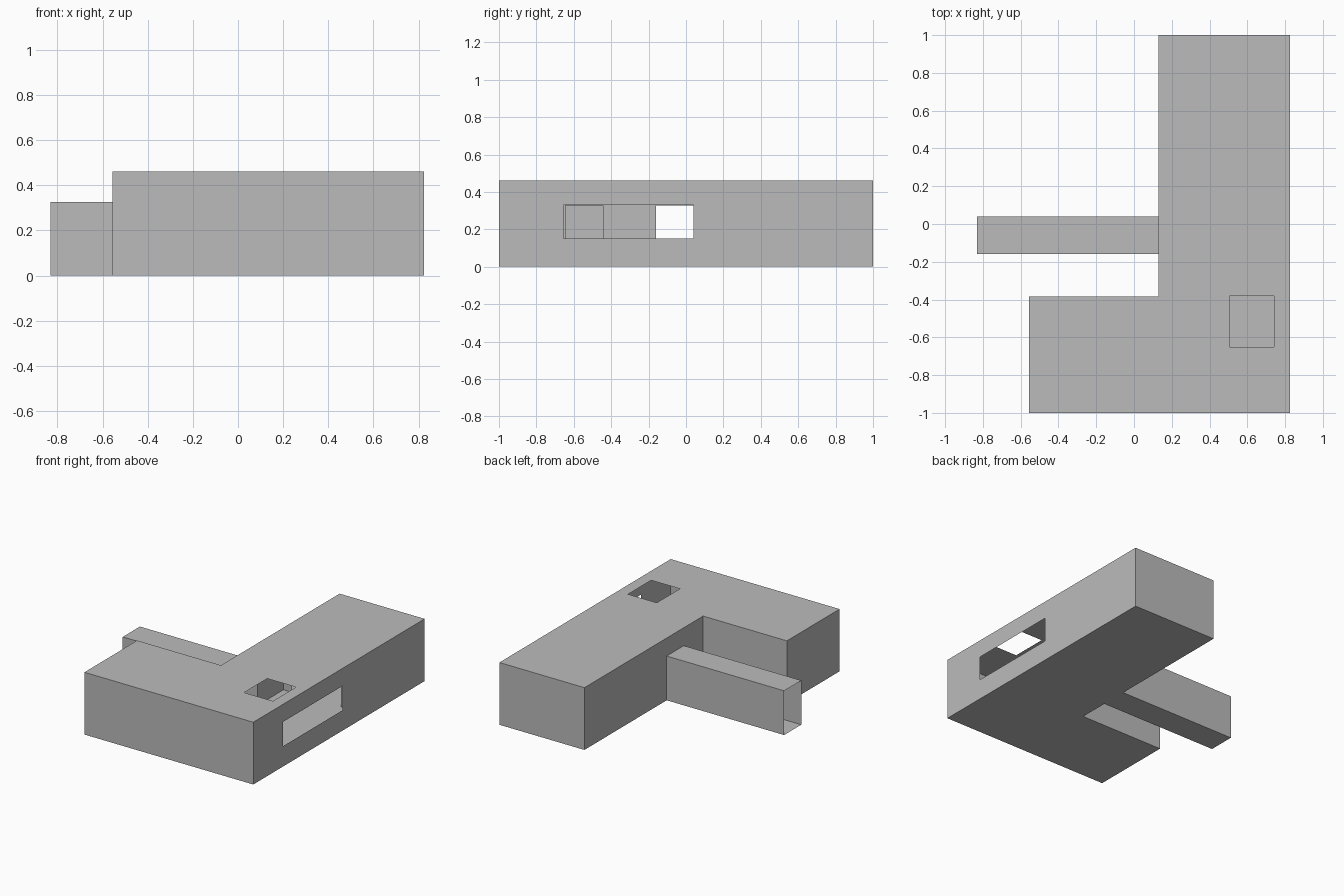
import bpy
import bmesh

cube = bpy.data.objects.get("Cube")
if cube:
    bpy.data.objects.remove(cube, do_unlink=True)

grey = bpy.data.materials.new("plain_grey")
grey.use_nodes = True
colour = (0.5, 0.5, 0.5, 1)
grey.diffuse_color = colour
grey.node_tree.nodes["Principled BSDF"].inputs["Base Color"].default_value = colour


def panel(bm, axis, pos, u, v, sign, holes=()):
    """Flat sheet across one axis, with rectangular openings left out."""
    us = sorted({*u, *(c for h in holes for c in h[0])})
    vs = sorted({*v, *(c for h in holes for c in h[1])})
    for u0, u1 in zip(us, us[1:]):
        for v0, v1 in zip(vs, vs[1:]):
            um, vm = (u0 + u1) / 2, (v0 + v1) / 2
            if any(h[0][0] < um < h[0][1] and h[1][0] < vm < h[1][1] for h in holes):
                continue
            verts = []
            for a, b in ((u0, v0), (u1, v0), (u1, v1), (u0, v1)):
                co = [a, b]
                co.insert(axis, pos)
                verts.append(bm.verts.new(co))
            face = bm.faces.new(verts)
            face.normal_update()
            if face.normal[axis] * sign < 0:
                face.normal_flip()


def room(name, x, y, z, skip=(), holes={}):
    """Thin-walled box; sides are keyed such as 'x-' or 'z+'."""
    bm = bmesh.new()
    spans = (x, y, z)
    for axis, letter in enumerate("xyz"):
        u, v = [s for i, s in enumerate(spans) if i != axis]
        for end, mark in enumerate("-+"):
            key = letter + mark
            if key not in skip:
                panel(bm, axis, spans[axis][end], u, v, 2 * end - 1, holes.get(key, ()))
    bmesh.ops.remove_doubles(bm, verts=bm.verts, dist=0.0001)
    mesh = bpy.data.meshes.new(name)
    bm.to_mesh(mesh)
    bm.free()
    mesh.materials.append(grey)
    bpy.context.collection.objects.link(bpy.data.objects.new(name, mesh))


HALL_X = (0.13, 0.825)
SPLIT_Y = 0.345
ROOM_Z = (0, 0.46)
DOOR_Z = (0, 0.327)
PASSAGE_Y = (-0.16, 0.04)

# Main hall: side window, roof light, two doors in the inner wall, one at the rear
room("main_hall", HALL_X, (-1, SPLIT_Y), ROOM_Z, holes={
    "x+": [((-0.655, 0.04), (0.15, 0.33))],
    "z+": [((0.505, 0.74), (-0.65, -0.38))],
    "x-": [(PASSAGE_Y, DOOR_Z), ((-0.645, -0.445), DOOR_Z)],
    "y+": [((0.2, 0.6), DOOR_Z)],
})

# Rear room shares the hall's rear partition
room("rear_room", HALL_X, (SPLIT_Y, 1), ROOM_Z, skip=("y-",))

# Side room shares the hall's inner wall
room("side_room", (-0.555, HALL_X[0]), (-1, -0.385), ROOM_Z, skip=("x+",))

# Passage is open at both ends
room("passage", (-0.83, HALL_X[0]), PASSAGE_Y, DOOR_Z, skip=("x-", "x+"))
